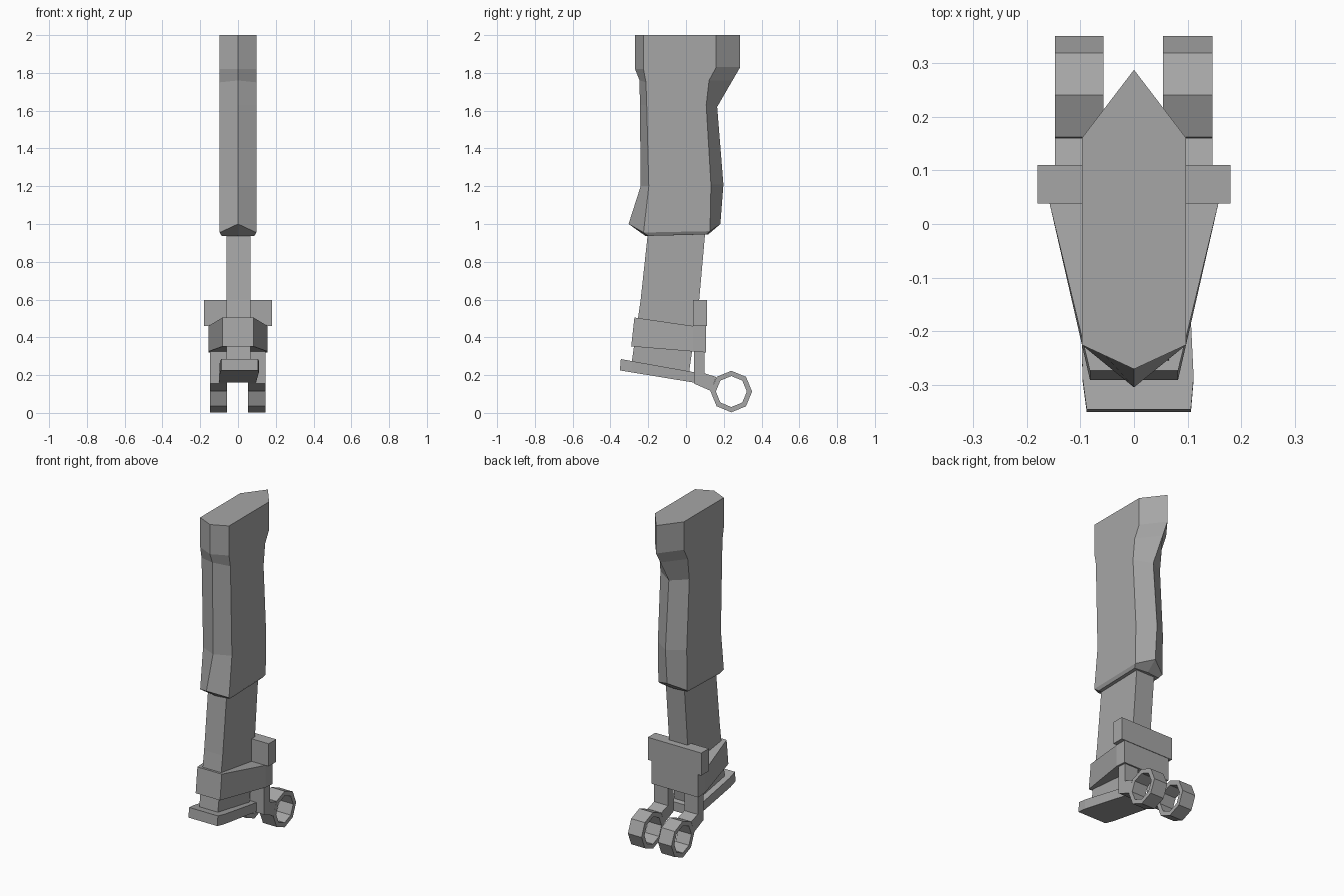
import bpy
import bmesh
from math import sin, cos, pi

cube = bpy.data.objects.get("Cube")
if cube:
    bpy.data.objects.remove(cube, do_unlink=True)

GREY = (0.38, 0.38, 0.38, 1.0)
metal = bpy.data.materials.new("plain grey")
metal.use_nodes = True
metal.diffuse_color = GREY
metal.node_tree.nodes["Principled BSDF"].inputs["Base Color"].default_value = GREY


def loft(name, rings, closed=False):
    """Join rings of points with quads; cap the ends, or close into a loop."""
    bm = bmesh.new()
    loops = [[bm.verts.new(p) for p in ring] for ring in rings]
    pairs = list(zip(loops, loops[1:]))
    if closed:
        pairs.append((loops[-1], loops[0]))
    else:
        bm.faces.new(loops[0])
        bm.faces.new(loops[-1])
    for a, b in pairs:
        for i in range(len(a)):
            j = (i + 1) % len(a)
            bm.faces.new((a[i], a[j], b[j], b[i]))
    bmesh.ops.recalc_face_normals(bm, faces=bm.faces)
    mesh = bpy.data.meshes.new(name)
    bm.to_mesh(mesh)
    bm.free()
    mesh.materials.append(metal)
    obj = bpy.data.objects.new(name, mesh)
    bpy.context.collection.objects.link(obj)
    return obj


def prism(name, profile, x0, x1):
    """Extrude a (y, z) side profile across x."""
    return loft(name, [[(x, y, z) for y, z in profile] for x in (x0, x1)])


# Grip: each level gives front ridge, front edge, back edge, back ridge as (y, z)
levels = [
    (0.097, (-0.27, 2.0), (-0.225, 2.0), (0.16, 2.0), (0.287, 2.0)),
    (0.097, (-0.27, 1.82), (-0.225, 1.82), (0.16, 1.83), (0.287, 1.83)),
    (0.097, (-0.246, 1.76), (-0.212, 1.75), (0.122, 1.76), (0.246, 1.76)),
    (0.097, (-0.244, 1.63), (-0.208, 1.63), (0.107, 1.63), (0.165, 1.62)),
    (0.097, (-0.24, 1.2), (-0.197, 1.2), (0.132, 1.21), (0.198, 1.21)),
    (0.097, (-0.304, 1.0), (-0.225, 0.955), (0.127, 0.962), (0.182, 1.0)),
    (0.086, (-0.215, 0.937), (-0.2, 0.937), (0.108, 0.945), (0.118, 0.945)),
]
grip_rings = []
for w, f_tip, f_edge, b_edge, b_tip in levels:
    grip_rings.append([(0, *f_tip), (w, *f_edge), (w, *b_edge),
                       (0, *b_tip), (-w, *b_edge), (-w, *f_edge)])
loft("grip", grip_rings)

# Shaft between grip and foot plate
prism("shaft", [(-0.2, 0.97), (-0.24, 0.6), (-0.29, 0.25), (0.013, 0.19),
                (0.07, 0.6), (0.103, 0.97)], -0.06, 0.065)

# Collar: wedge that widens to the rear
collar = [(0.082, -0.273, 0.505, -0.29, 0.352),
          (0.157, 0.038, 0.46, 0.038, 0.325),
          (0.157, 0.107, 0.46, 0.107, 0.32)]
loft("collar", [[(-w, yt, zt), (w, yt, zt), (w, yb, zb), (-w, yb, zb)]
                for w, yt, zt, yb, zb in collar])

# Crossbar on the rear of the collar
prism("crossbar", [(0.038, 0.46), (0.11, 0.46), (0.11, 0.597), (0.038, 0.597)],
      -0.18, 0.18)

# Tilted foot plate
plate = [(-0.088, 0.106, -0.345, 0.285, -0.35, 0.225),
         (-0.096, 0.111, -0.285, 0.274, -0.29, 0.215),
         (-0.1, 0.095, 0.045, 0.215, 0.045, 0.16)]
loft("foot_plate", [[(l, yt, zt), (r, yt, zt), (r, yb, zb), (l, yb, zb)]
                    for l, r, yt, zt, yb, zb in plate])

# Rear arms, each ending in an octagonal ring
arm = [(0.043, 0.33), (0.043, 0.155), (0.132, 0.116), (0.16, 0.19),
       (0.097, 0.21), (0.097, 0.33)]
OUTER, INNER, CY, CZ = 0.11, 0.082, 0.24, 0.113
for side, x0, x1 in (("left", 0.054, 0.146), ("right", -0.147, -0.057)):
    prism(side + "_arm", arm, x0, x1)
    sections = []
    for i in range(8):
        c, s = cos(i * pi / 4), sin(i * pi / 4)
        sections.append([(x, CY + r * c, CZ + r * s) for x, r in
                         ((x0, INNER), (x1, INNER), (x1, OUTER), (x0, OUTER))])
    loft(side + "_ring", sections, closed=True)
